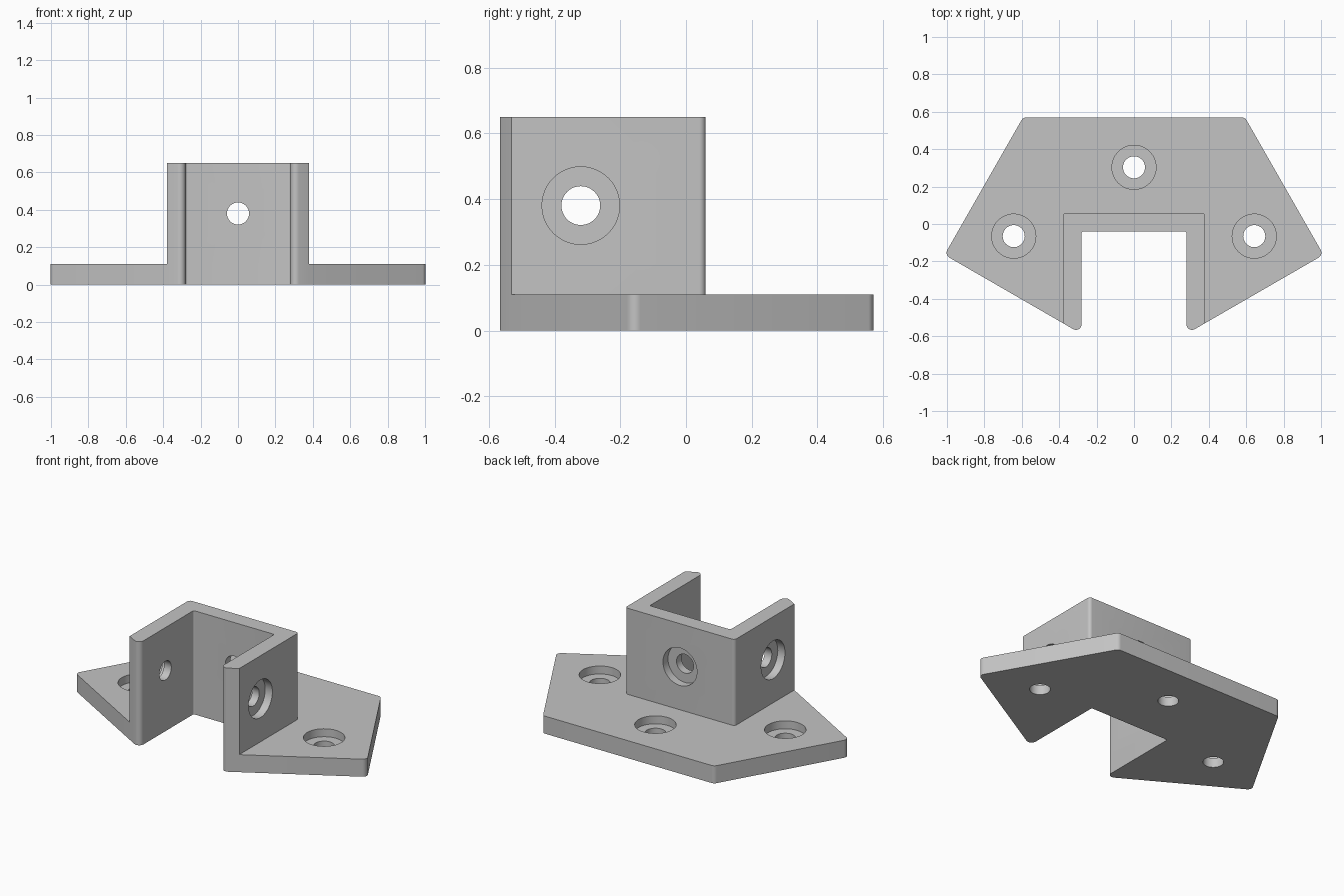
import bpy, bmesh, math
from mathutils import Vector, Matrix

if "Cube" in bpy.data.objects:
    bpy.data.objects.remove(bpy.data.objects["Cube"])

grey = bpy.data.materials.new("grey plastic")
grey.diffuse_color = (0.55, 0.55, 0.55, 1)
grey.use_nodes = True
grey.node_tree.nodes["Principled BSDF"].inputs["Base Color"].default_value = grey.diffuse_color


def rounded(corners, steps=8):
    """Outline with each corner (x, y, radius) replaced by an arc."""
    pts = []
    for i, (x, y, r) in enumerate(corners):
        c = Vector((x, y))
        if r == 0:
            pts.append(c)
            continue
        a = (Vector(corners[i - 1][:2]) - c).normalized()
        b = (Vector(corners[(i + 1) % len(corners)][:2]) - c).normalized()
        half = a.angle(b) / 2
        mid = c + (a + b).normalized() * (r / math.sin(half))
        start = c + a * (r / math.tan(half)) - mid
        end = c + b * (r / math.tan(half)) - mid
        sweep = math.pi - 2 * half
        for k in range(steps + 1):
            t = k / steps
            pts.append(mid + (start * math.sin((1 - t) * sweep)
                              + end * math.sin(t * sweep)) / math.sin(sweep))
    return pts


def mirrored(half):
    return half + [(-x, y, r) for x, y, r in reversed(half)]


def make(name, bm):
    bmesh.ops.recalc_face_normals(bm, faces=bm.faces)
    me = bpy.data.meshes.new(name)
    bm.to_mesh(me)
    bm.free()
    ob = bpy.data.objects.new(name, me)
    bpy.context.collection.objects.link(ob)
    me.materials.append(grey)
    return ob


def prism(name, outline, height):
    bm = bmesh.new()
    lo = [bm.verts.new((p.x, p.y, 0)) for p in outline]
    hi = [bm.verts.new((p.x, p.y, height)) for p in outline]
    bm.faces.new(lo[::-1])
    bm.faces.new(hi)
    for i in range(len(lo)):
        bm.faces.new((lo[i - 1], lo[i], hi[i], hi[i - 1]))
    return make(name, bm)


def screw_cutter(name, pos, axis, depth=0.05, r=0.059, R=0.118, n=48):
    """Stepped cutter: pos lies on the outer surface, axis points out."""
    bm = bmesh.new()
    profile = [(r, -0.2), (r, -depth), (R, -depth), (R, 0.08)]
    rings = [[bm.verts.new((q * math.cos(2 * math.pi * k / n),
                            q * math.sin(2 * math.pi * k / n), z))
              for k in range(n)] for q, z in profile]
    bm.faces.new(rings[0][::-1])
    bm.faces.new(rings[-1])
    for a, b in zip(rings, rings[1:]):
        for k in range(n):
            bm.faces.new((a[k - 1], a[k], b[k], b[k - 1]))
    rot = Vector(axis).to_track_quat('Z', 'Y').to_matrix().to_4x4()
    bm.transform(Matrix.Translation(pos) @ rot)
    ob = make(name, bm)
    ob.hide_render = True
    return ob


# Shared corner points of the slot and the slanted front edge
slope = math.tan(math.radians(30))
front_y = lambda x: -0.588 + slope * (x - 0.28)
slot = [(0.28, -0.04, 0.01), (0.28, -0.588, 0.03), (0.38, front_y(0.38), 0)]

# Base plate and upright U-shaped wall
bracket = prism("bracket", rounded(mirrored(
    slot + [(1.013, front_y(1.013), 0.03), (0.593, 0.57, 0.03)])), 0.11)
wall = prism("socket_wall", rounded(mirrored(slot + [(0.38, 0.06, 0.02)])), 0.65)
wall.hide_render = True

# Counterbored screw holes: three in the plate, three in the wall
holes = [((0, 0.303, 0.11), (0, 0, 1)), ((0, 0.06, 0.38), (0, 1, 0))]
for s in (-1, 1):
    holes += [((s * 0.643, -0.065, 0.11), (0, 0, 1)),
              ((s * 0.38, -0.32, 0.38), (s, 0, 0))]
helpers = [wall] + [screw_cutter("screw_cutter", Vector(p), a) for p, a in holes]
for h in helpers:
    m = bracket.modifiers.new(h.name, 'BOOLEAN')
    m.object = h
    m.solver = 'EXACT'
    m.operation = 'UNION' if h is wall else 'DIFFERENCE'

# Bake the cuts, then drop the helpers
bpy.context.view_layer.update()
dg = bpy.context.evaluated_depsgraph_get()
baked = bpy.data.meshes.new_from_object(bracket.evaluated_get(dg))
bracket.modifiers.clear()
bracket.data = baked
baked.materials.clear()
baked.materials.append(grey)
for h in helpers:
    bpy.data.objects.remove(h)

bpy.context.view_layer.objects.active = bracket
bracket.select_set(True)
bpy.ops.object.shade_smooth_by_angle(angle=math.radians(25))
